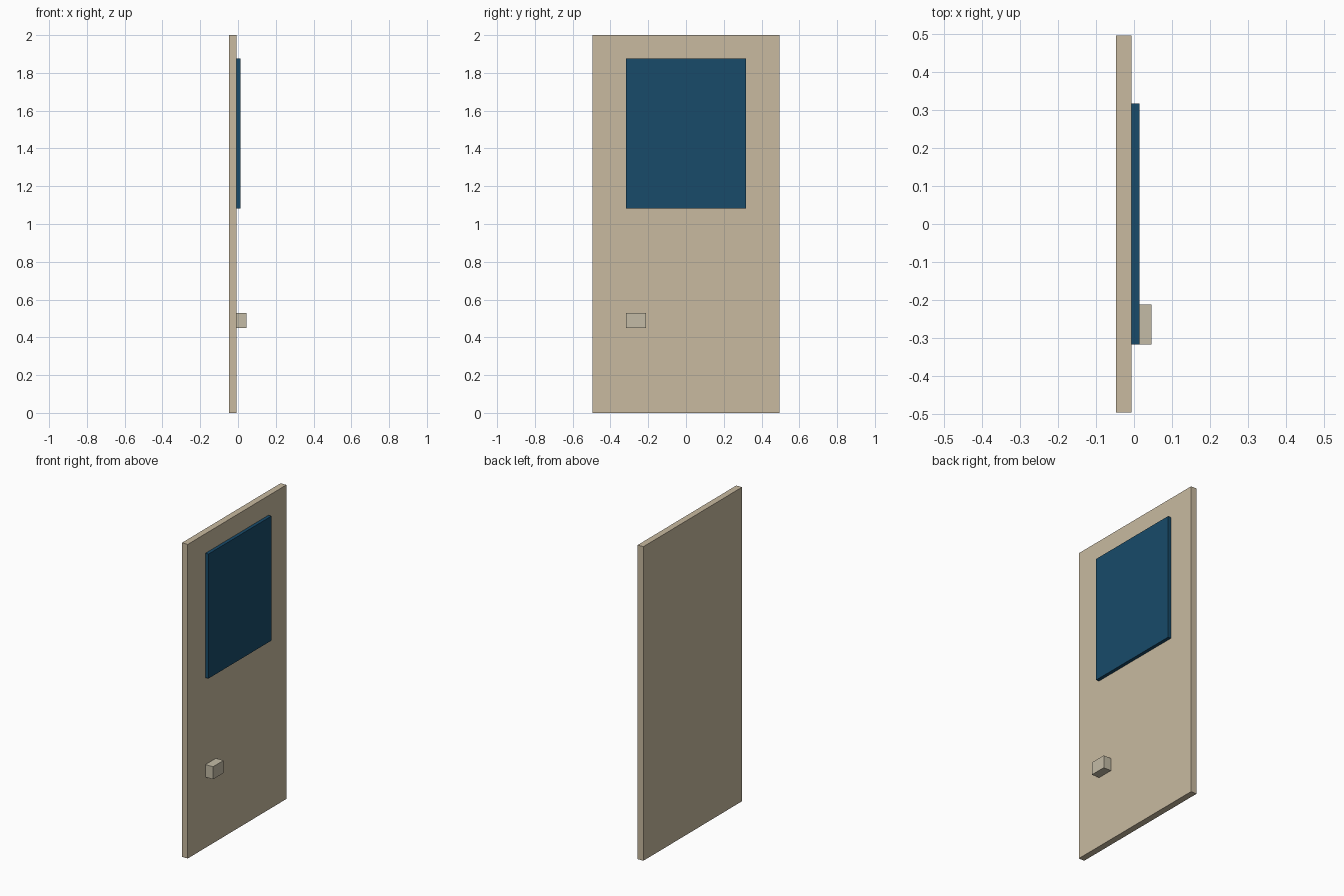
import bpy

if "Cube" in bpy.data.objects:
    bpy.data.objects.remove(bpy.data.objects["Cube"])


def material(name, rgb):
    mat = bpy.data.materials.new(name)
    mat.diffuse_color = (*rgb, 1.0)
    mat.use_nodes = True
    mat.node_tree.nodes["Principled BSDF"].inputs["Base Color"].default_value = mat.diffuse_color
    return mat


def box(name, x, y, z, mat):
    """Box spanning the given (min, max) range on each axis."""
    spans = (x, y, z)
    bpy.ops.mesh.primitive_cube_add(size=1, location=[(a + b) / 2 for a, b in spans])
    obj = bpy.context.object
    obj.name = name
    obj.scale = [b - a for a, b in spans]
    bpy.ops.object.transform_apply(location=False, rotation=False, scale=True)
    obj.data.materials.append(mat)
    return obj


wood = material("painted_wood", (0.58, 0.49, 0.35))
glass = material("blue_glass", (0.009, 0.07, 0.144))
metal = material("handle_metal", (0.55, 0.50, 0.38))

FACE = -0.007  # x of the door's outer face

# Door slab
box("door_panel", (-0.047, FACE), (-0.496, 0.496), (0.0, 2.0), wood)

# Raised window pane
box("window_pane", (FACE, 0.014), (-0.317, 0.317), (1.083, 1.876), glass)

# Block handle
box("door_handle", (FACE, 0.046), (-0.317, -0.212), (0.45, 0.53), metal)
